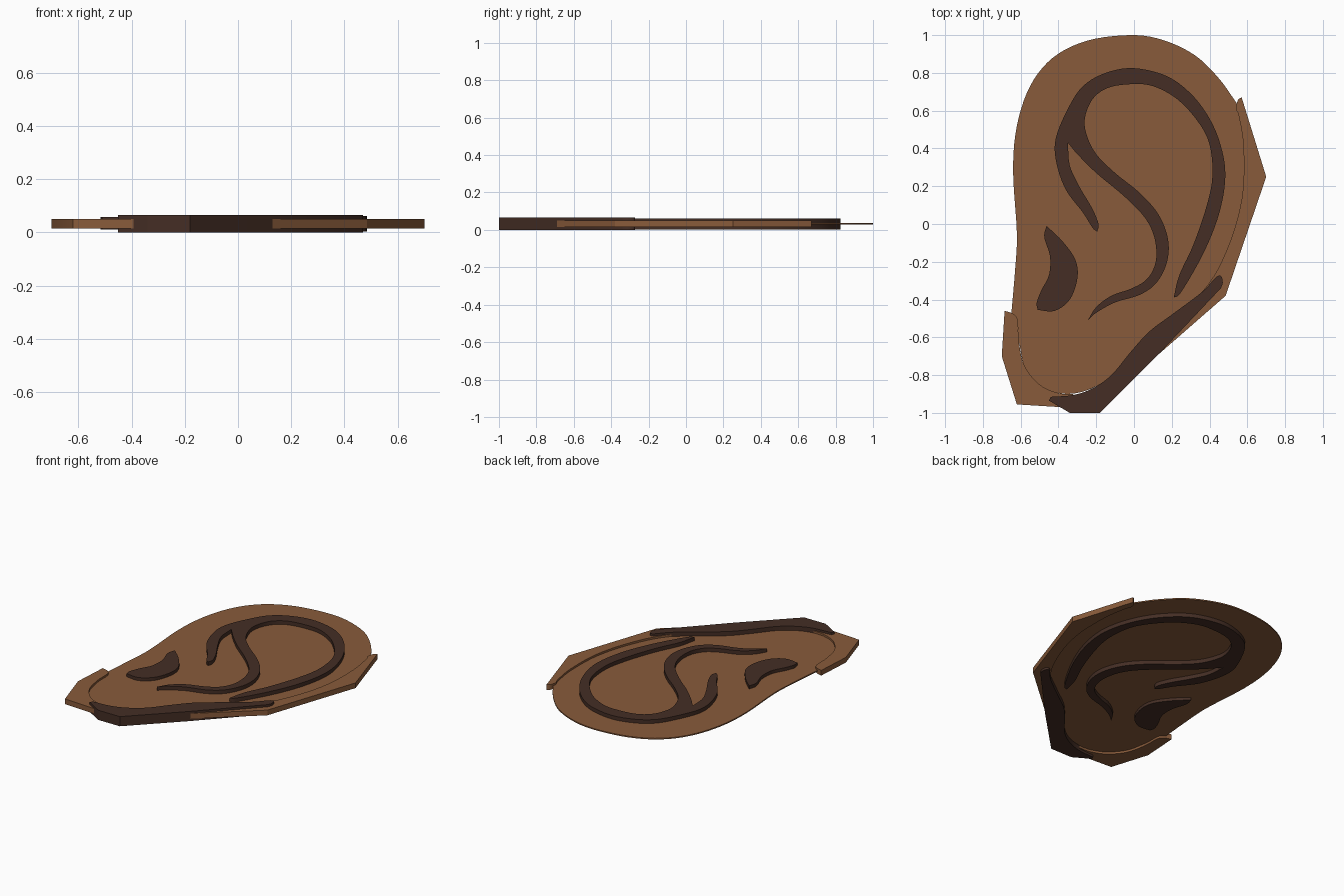
import bpy
import bmesh
from mathutils import Vector

default_cube = bpy.data.objects.get("Cube")
if default_cube:
    bpy.data.objects.remove(default_cube, do_unlink=True)


def make_material(name, colour):
    material = bpy.data.materials.new(name)
    material.use_nodes = True
    material.diffuse_color = colour
    shader = material.node_tree.nodes["Principled BSDF"]
    shader.inputs["Base Color"].default_value = colour
    shader.inputs["Roughness"].default_value = 0.8
    return material


def smooth_stroke(points, steps):
    """Sample a smooth curve through the points, leaving out the last point."""
    points = [Vector(point) for point in points]
    if len(points) == 2:
        return points[:1]
    padded = [2 * points[0] - points[1], *points, 2 * points[-1] - points[-2]]
    samples = []
    for a, b, c, d in zip(padded, padded[1:], padded[2:], padded[3:]):
        for step in range(steps):
            t = step / steps
            samples.append(b + 0.5 * t * (
                (c - a) + t * (2 * a - 5 * b + 4 * c - d
                               + t * (3 * b - a - 3 * c + d))))
    return samples


def make_slab(name, strokes, bottom, top, material, steps=5):
    """Raise a closed outline into a slab; corners stay sharp between strokes."""
    outline = []
    for index, stroke in enumerate(strokes):
        following = strokes[(index + 1) % len(strokes)][0]
        whole = stroke if stroke[-1] == following else stroke + [following]
        outline += smooth_stroke(whole, steps)
    bm = bmesh.new()
    face = bm.faces.new([bm.verts.new((p.x / 100, p.y / 100, bottom)) for p in outline])
    raised = bmesh.ops.extrude_face_region(bm, geom=[face], use_keep_orig=True)
    lifted = [item for item in raised["geom"] if isinstance(item, bmesh.types.BMVert)]
    bmesh.ops.translate(bm, vec=(0, 0, top - bottom), verts=lifted)
    bmesh.ops.recalc_face_normals(bm, faces=bm.faces)
    mesh = bpy.data.meshes.new(name)
    bm.to_mesh(mesh)
    bm.free()
    mesh.materials.append(material)
    slab = bpy.data.objects.new(name, mesh)
    bpy.context.collection.objects.link(slab)
    bpy.ops.object.select_all(action="DESELECT")
    slab.select_set(True)
    bpy.context.view_layer.objects.active = slab
    bpy.ops.object.shade_smooth_by_angle()
    return slab


skin = make_material("brown skin", (0.25, 0.105, 0.043, 1))
shade = make_material("dark brown fold", (0.058, 0.027, 0.018, 1))

# Outlines are in hundredths of a unit.
# Thin plate carrying the whole ear
make_slab("ear_plate", [
    [(-65, -48), (-63, -25), (-62, -5), (-64, 28), (-62, 52), (-55, 73),
     (-43, 88), (-25, 97), (-2, 100), (15, 97.5), (32, 89.5), (45, 77), (55, 63)],
    [(55, 63), (58, 40), (57, 13), (49, -14), (36, -36), (8, -60), (-2, -72),
     (-15, -83), (-28, -89), (-40, -89.5), (-50, -85), (-58, -75), (-61, -62)],
], 0.029, 0.037, skin)

# Faceted rim behind the ear, right piece of the outline
make_slab("back_rim", [
    [(57, 67), (70, 25)],
    [(70, 25), (48.5, -38)],
    [(48.5, -38), (13, -69)],
    [(13, -69), (8, -61)],
    [(8, -61), (36, -36), (49, -14), (57, 13), (58, 40), (55.5, 57),
     (54, 61), (55, 65.5), (57, 67)],
], 0.015, 0.05, skin)

# Faceted rim around the lobe
make_slab("lobe_rim", [
    [(-68.5, -46), (-70, -70)],
    [(-70, -70), (-62, -95.5)],
    [(-62, -95.5), (-38, -97)],
    [(-38, -97), (-32, -90)],
    [(-32, -90), (-40, -89.5), (-50, -85), (-58, -75), (-61, -62),
     (-61.5, -51), (-64, -47.5), (-68.5, -46)],
], 0.015, 0.05, skin)

# Dark fold along the lower edge
make_slab("lower_fold", [
    [(-18, -100), (13, -69)],
    [(13, -69), (46, -34)],
    [(46, -34), (47, -31), (46, -27.5), (43, -28.5), (36, -36), (20, -48),
     (8, -57), (-2, -68), (-12, -80), (-22, -87), (-32, -90.5), (-44, -91.5)],
    [(-44, -91.5), (-45, -93.5)],
    [(-45, -93.5), (-34, -100)],
    [(-34, -100), (-18, -100)],
], 0.0, 0.065, shade)

# Branching fold: outer helix, short spur and S-shaped inner ridge
make_slab("helix_fold", [
    [(21, -39), (25, -36), (36, -17), (44, 2), (48, 20), (47.5, 35), (42, 52),
     (32, 67), (18, 78), (0, 82.5), (-15, 80), (-27, 73), (-35, 61),
     (-41.5, 45), (-41, 32), (-36, 18), (-27, 6), (-22, -2), (-19.5, -4)],
    [(-19.5, -4), (-18.8, 0), (-22, 8), (-29, 20), (-34, 31), (-35, 43)],
    [(-35, 43), (-30, 37), (-20, 27), (-5, 14.5), (6, 3), (11, -8), (11.5, -20),
     (7, -29), (-1, -34), (-12, -38), (-20, -44), (-24.5, -51)],
    [(-24.5, -51), (-20, -47), (-10, -41.5), (3, -37.5), (12, -31), (17.5, -20),
     (18, -8), (13, 5), (3, 16.5), (-10, 27), (-20, 37), (-25, 47), (-26, 56),
     (-22, 66), (-14, 72), (-2, 74), (10, 73), (23, 66), (34, 54), (40, 42),
     (41.5, 25), (38, 8), (31, -12), (24, -27), (21, -39)],
], 0.003, 0.062, shade)

# Leaf-shaped flap in front of the ear canal
make_slab("canal_flap", [
    [(-46.3, -1), (-38, -9), (-31, -19), (-30, -29), (-34, -40), (-42, -46), (-51, -45.5)],
    [(-51, -45.5), (-51.5, -41.5), (-49, -35), (-45, -27), (-44.5, -17),
     (-47.5, -7), (-46.3, -1)],
], 0.01, 0.058, shade)
